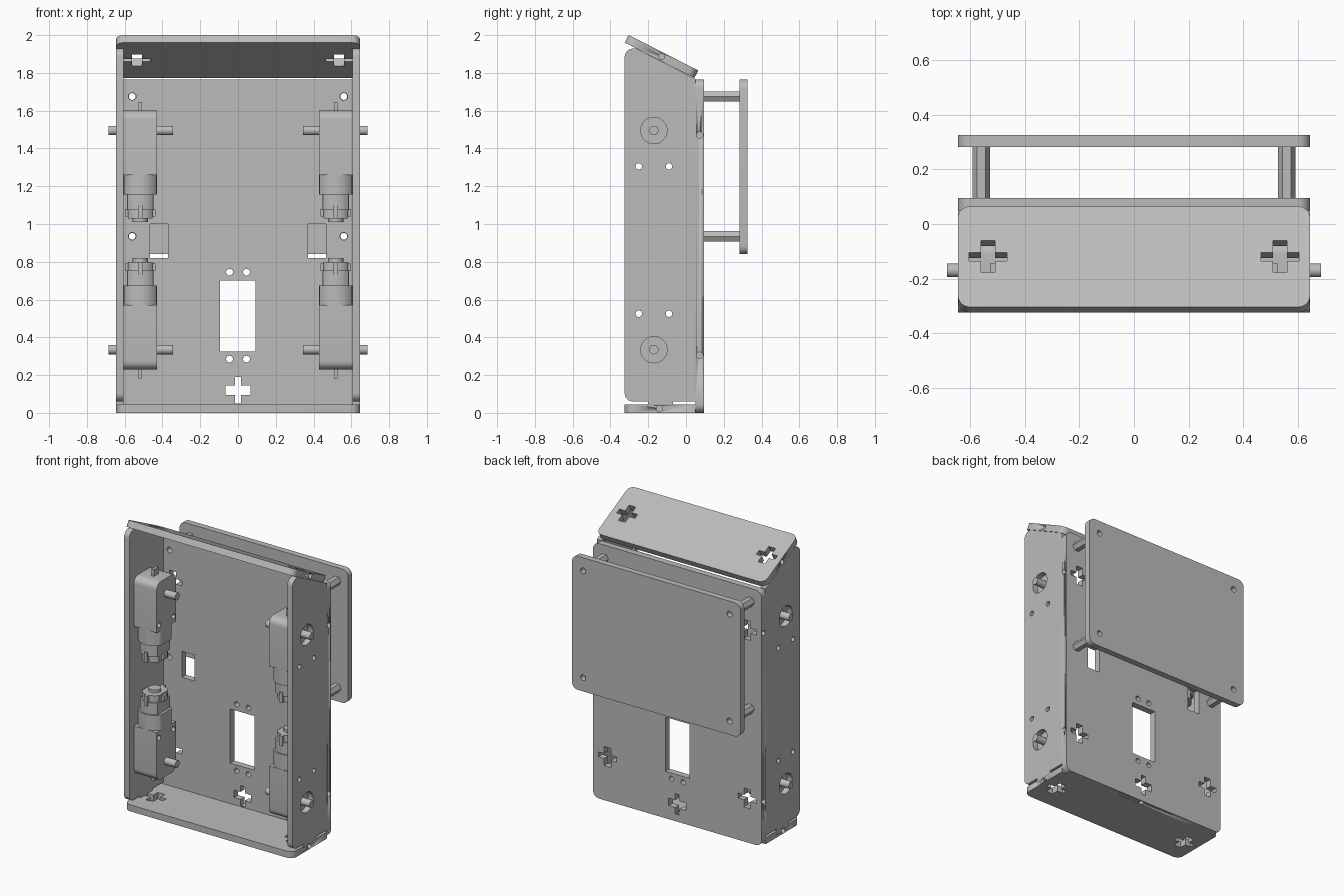
import bpy, bmesh, math
from math import sin, cos, pi
from mathutils import Matrix, Vector

cube = bpy.data.objects.get("Cube")
if cube:
    bpy.data.objects.remove(cube, do_unlink=True)

grey = bpy.data.materials.new("grey")
grey.use_nodes = True
COLOUR = (0.5, 0.5, 0.5, 1)
grey.diffuse_color = COLOUR
grey.node_tree.nodes["Principled BSDF"].inputs["Base Color"].default_value = COLOUR

# Sketch planes: local x, y and extrusion axis as columns
FLAT = Matrix.Identity(4)
FRONT = Matrix.Rotation(pi / 2, 4, 'X')
SIDE = Matrix(((0, 0, 1, 0), (1, 0, 0, 0), (0, 1, 0, 0), (0, 0, 0, 1)))
SLOPE = Matrix.Rotation(-math.radians(27), 4, 'X')
T = 0.045   # sheet thickness
R = 0.045   # corner radius


# Outline helpers
def rounded(corners, steps=6):
    """Polygon from (x, y, radius) corners, each rounded by a curve."""
    out = []
    for i, (x, y, r) in enumerate(corners):
        p = Vector((x, y))
        if not r:
            out.append(p)
            continue
        a = p + (Vector(corners[i - 1][:2]) - p).normalized() * r
        b = p + (Vector(corners[(i + 1) % len(corners)][:2]) - p).normalized() * r
        for k in range(steps + 1):
            # blend along a circle-like arc between the tangent points
            t = k / steps * pi / 2
            out.append(p + (a - p) * (1 - sin(t)) + (b - p) * (1 - cos(t)))
    return out


def rect(x0, x1, y0, y1, low=0, high=0):
    return rounded([(x0, y0, low), (x1, y0, low), (x1, y1, high), (x0, y1, high)])


def circle(x, y, r, n=20, flat=None):
    """Circle, optionally cut flat at x = +-flat."""
    f = flat or r
    return [Vector((x + max(-f, min(f, r * cos(2 * pi * k / n))),
                    y + r * sin(2 * pi * k / n))) for k in range(n)]


def cross(x, y, along_x=True):
    """Bolt-and-nut slot: thin long slot crossed by a wide short one."""
    l, w, n, m = 0.07, 0.017, 0.026, 0.066
    pts = [(-l, -w), (-n, -w), (-n, -m), (n, -m), (n, -w), (l, -w),
           (l, w), (n, w), (n, m), (-n, m), (-n, w), (-l, w)]
    return [Vector((x + a, y + b) if along_x else (x + b, y + a)) for a, b in pts]


def finish(obj):
    obj.data.materials.clear()
    obj.data.materials.append(grey)
    bpy.ops.object.select_all(action='DESELECT')
    obj.select_set(True)
    bpy.context.view_layer.objects.active = obj
    bpy.ops.object.shade_smooth_by_angle(angle=math.radians(30))
    return obj


def sheet(name, outline, thick, plane, at, holes=()):
    """Extrude a flat outline with holes, centred on its plane."""
    cu = bpy.data.curves.new(name, 'CURVE')
    cu.dimensions, cu.fill_mode, cu.extrude = '2D', 'BOTH', thick / 2
    for loop in [outline, *holes]:
        sp = cu.splines.new('POLY')
        sp.points.add(len(loop) - 1)
        for pt, v in zip(sp.points, loop):
            pt.co = (v[0], v[1], 0, 1)
        sp.use_cyclic_u = True
    tmp = bpy.data.objects.new(name, cu)
    me = bpy.data.meshes.new_from_object(tmp)
    bpy.data.objects.remove(tmp)
    me.transform(Matrix.Translation(at) @ plane)
    bm = bmesh.new()
    bm.from_mesh(me)
    bmesh.ops.remove_doubles(bm, verts=bm.verts, dist=1e-5)
    bmesh.ops.recalc_face_normals(bm, faces=bm.faces)
    bm.to_mesh(me)
    bm.free()
    obj = bpy.data.objects.new(name, me)
    bpy.context.collection.objects.link(obj)
    return finish(obj)


def drill(obj, plane, spots, depth=0.1):
    """Bolt holes drilled into the edge of a sheet."""
    for at in spots:
        cutter = sheet("edge_drill", circle(0, 0, 0.017), depth, plane, at)
        mod = obj.modifiers.new("bolt_hole", 'BOOLEAN')
        mod.operation, mod.solver, mod.object = 'DIFFERENCE', 'EXACT', cutter
        bpy.context.view_layer.objects.active = obj
        bpy.ops.object.modifier_apply(modifier=mod.name)
        bpy.data.objects.remove(cutter, do_unlink=True)


W = 0.645        # half width of the case
BACK_Y = 0.0725  # middle of the back panel
SIGNS = (-1, 1)

# Back panel with windows, slots and screw holes
holes = [rect(-0.095, 0.092, 0.325, 0.70), cross(0, 0.12, False)]
for s in SIGNS:
    holes += [cross(s * 0.535, z) for z in (0.305, 1.47)]
    holes += [circle(s * 0.045, z, 0.018) for z in (0.285, 0.745)]
    holes += [circle(s * 0.56, z, 0.02) for z in (0.935, 1.675)]
    a, b = sorted((s * 0.37, s * 0.465))
    holes.append(rect(a, b, 0.82, 1.0))
back = sheet("back_panel", rect(-W, W, 0, 1.765, R, R), T, FRONT, (0, BACK_Y, 0), holes)
drill(back, SIDE, [(s * 0.655, BACK_Y, z) for s in SIGNS for z in (0.305, 1.47)])
drill(back, FLAT, [(0, BACK_Y, 0.01)])

# Base and sloping lid
slots = [cross(s * 0.535, 0) for s in SIGNS]
base = sheet("base_panel", rect(-W, W, -0.185, 0.19, R, 0), T, FLAT, (0, -0.14, T / 2), slots)
drill(base, SIDE, [(s * 0.655, -0.14, T / 2) for s in SIGNS])
lid = sheet("lid_panel", rect(-W, W, -0.207, 0.207, R, R), T, SLOPE, (0, -0.13, 1.887), slots)
drill(lid, SIDE, [(s * 0.655, -0.13, 1.887) for s in SIGNS])

# Side panels, standing on a central tab
outline = rounded([(-0.325, 0.06, R), (-0.2, 0.06, 0), (-0.2, T, 0), (-0.07, T, 0),
                   (-0.07, 0.06, 0), (0.05, 0.06, 0), (0.05, 1.768, 0),
                   (-0.265, 1.929, 0), (-0.325, 1.929, R)])
holes = [circle(-0.17, z, 0.07, 32) for z in (0.335, 1.495)]
holes += [circle(y, z, 0.017) for y in (-0.25, -0.09) for z in (0.525, 1.305)]
for s, side in ((-1, "right"), (1, "left")):
    sheet(side + "_side_panel", outline, 0.04, SIDE, (s * 0.625, 0, 0), holes)

# Rear board on hexagonal standoffs
spots = [(s * 0.56, z) for s in SIGNS for z in (0.935, 1.675)]
sheet("rear_board", rect(-W, W, 0.84, 1.765, R, R), 0.043, FRONT, (0, 0.304, 0),
      [circle(x, z, 0.02) for x, z in spots])
for x, z in spots:
    sheet("standoff", circle(0, 0, 0.032, 6), 0.19, FRONT, (x, 0.19, z), [circle(0, 0, 0.018)])


# Geared motor: d = +1 has its can pointing down, -1 pointing up
def motor(name, s, d):
    x, y, z = s * 0.5175, -0.17, 0.915 + d * 0.58

    def block(part, outline, z0, z1):
        sheet(name + part, outline, abs(z1 - z0), FLAT, (x, y, z + d * (z0 + z1) / 2))

    body = [(-0.105, -0.235, 0), (0.105, -0.235, 0), (0.105, 0.105, 0.045), (-0.105, 0.105, 0.045)]
    sheet(name + "_gearbox", rounded([(a, d * b, r) for a, b, r in body]), 0.175, SIDE, (x, y, z),
          [circle(a, d * -0.19, 0.017) for a in (-0.08, 0.08)])
    block("_collar", circle(0, 0, 0.105, 40, 0.0875), -0.34, -0.235)
    block("_can", circle(0, 0, 0.095, 40, 0.07), -0.42, -0.34)
    block("_end_cap", circle(0, 0, 0.082, 40, 0.066), -0.465, -0.42)
    block("_bearing", circle(0, 0, 0.04), -0.485, -0.465)
    block("_top_tab", rect(-0.01, 0.01, -0.025, 0.025), 0.1, 0.152)
    block("_strap", rect(-0.012, 0.012, -0.102, 0.102), -0.465, -0.395)
    block("_terminals", rect(-0.082, 0.082, -0.02, 0.02), -0.455, -0.415)
    sheet(name + "_shaft", circle(0, 0, 0.025, 24, None), 0.34, SIDE, (s * 0.515, y, z))


for s, side in ((-1, "right"), (1, "left")):
    for d, level in ((1, "upper"), (-1, "lower")):
        motor(f"{level}_{side}_motor", s, d)
